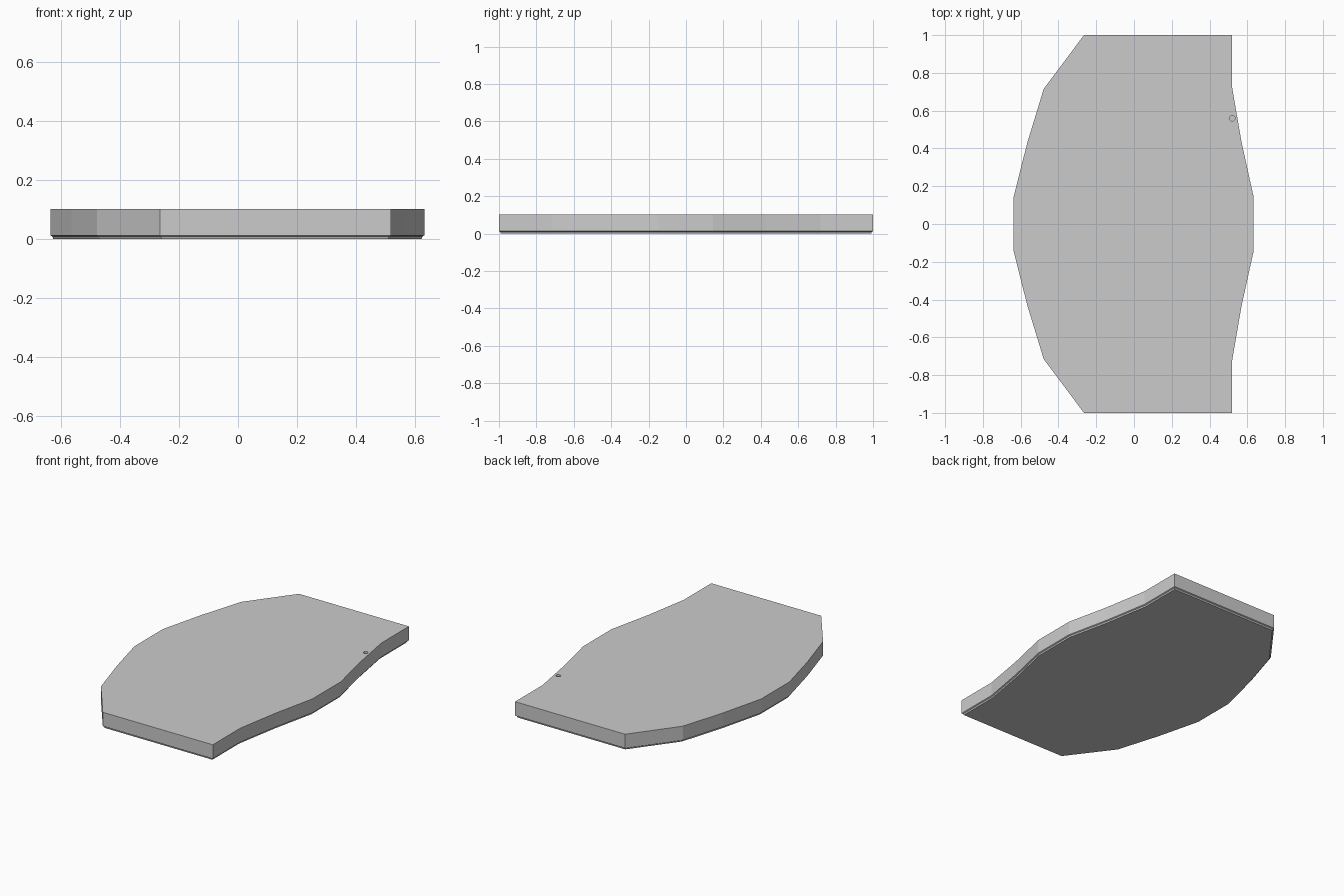
import bpy, bmesh
from mathutils import Vector
from math import sin, cos, tau

if "Cube" in bpy.data.objects:
    bpy.data.objects.remove(bpy.data.objects["Cube"])

# Half outline, mirrored across y = 0
right = [(0.633, 0.145), (0.57, 0.43), (0.52, 0.72), (0.52, 1.0)]
left = [(-0.265, 1.0), (-0.478, 0.715), (-0.565, 0.43), (-0.637, 0.145)]
half = right + left
outline = [Vector(p) for p in half + [(x, -y) for x, y in reversed(half)]]


def inset(points, d):
    """Offset a counter-clockwise outline inward by d."""
    out = []
    for i, p in enumerate(points):
        a = (p - points[i - 1]).normalized()
        b = (points[(i + 1) % len(points)] - p).normalized()
        na, nb = Vector((-a.y, a.x)), Vector((-b.y, b.x))
        out.append(p + (na + nb) * d / (1 + na.dot(nb)))
    return out


def loft(name, rings):
    """Closed solid through a stack of (points, z), bottom to top."""
    bm = bmesh.new()
    loops = [[bm.verts.new((p[0], p[1], z)) for p in pts] for pts, z in rings]
    n = len(loops[0])
    for lo, hi in zip(loops, loops[1:]):
        for i in range(n):
            j = (i + 1) % n
            bm.faces.new((lo[i], lo[j], hi[j], hi[i]))
    bm.faces.new(loops[0][::-1])
    bm.faces.new(loops[-1])
    me = bpy.data.meshes.new(name)
    bm.to_mesh(me)
    bm.free()
    ob = bpy.data.objects.new(name, me)
    bpy.context.collection.objects.link(ob)
    return ob


# Slab with a small stepped underside lip
slab = loft("slab", [(inset(outline, 0.01), 0), (inset(outline, 0.007), 0.009),
                     (outline, 0.013), (outline, 0.103)])

# Small round hole near the right edge
circle = [(0.52 + 0.015 * cos(tau * i / 12), 0.56 + 0.015 * sin(tau * i / 12)) for i in range(12)]
cutter = loft("hole_cutter", [(circle, 0.085), (circle, 0.15)])
cutter.hide_render = True
cutter.hide_viewport = True
cut = slab.modifiers.new("hole", 'BOOLEAN')
cut.object = cutter
cut.operation = 'DIFFERENCE'
cut.solver = 'EXACT'
